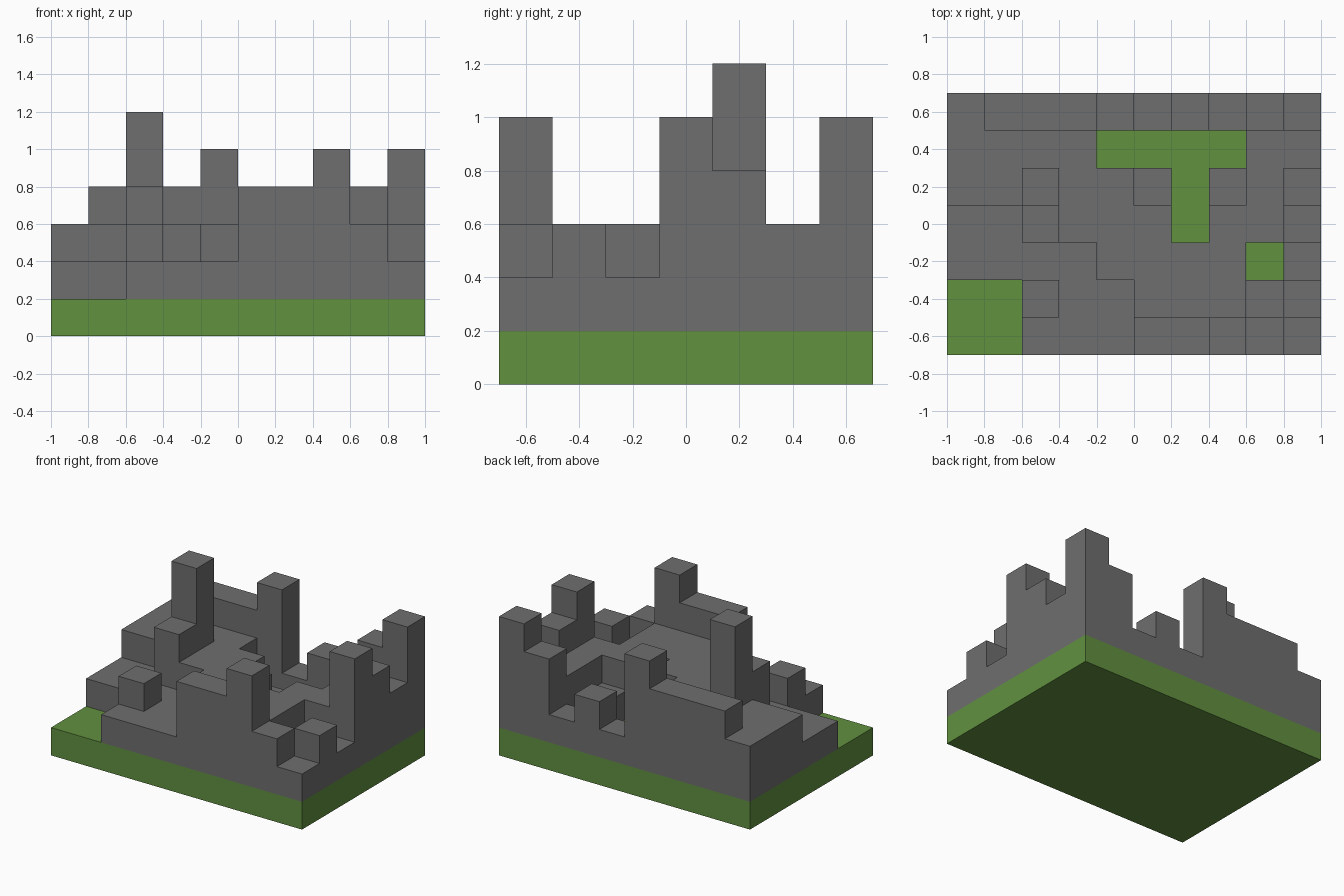
import bpy
import bmesh
from mathutils import Vector

default_cube = bpy.data.objects.get("Cube")
if default_cube:
    bpy.data.objects.remove(default_cube, do_unlink=True)

CELL = 0.2
GROUND = 1  # level of the grass surface, in cells

# Stone levels per cell, back row first, left to right along x
LEVELS = [
    "3444523245",
    "3333111133",
    "3363321234",
    "2243331335",
    "2222333312",
    "1132233323",
    "1122244532",
][::-1]
ROWS, COLS = len(LEVELS), len(LEVELS[0])


def make_material(name, colour):
    mat = bpy.data.materials.new(name)
    mat.use_nodes = True
    mat.diffuse_color = colour
    bsdf = next(n for n in mat.node_tree.nodes if n.type == 'BSDF_PRINCIPLED')
    bsdf.inputs["Base Color"].default_value = colour
    bsdf.inputs["Roughness"].default_value = 0.9
    return mat


def make_object(name, bm, mat):
    mesh = bpy.data.meshes.new(name)
    bm.to_mesh(mesh)
    bm.free()
    mesh.materials.append(mat)
    obj = bpy.data.objects.new(name, mesh)
    bpy.context.scene.collection.objects.link(obj)
    return obj


def level(col, row):
    """Stone level of a cell; the ground level outside the plot."""
    if 0 <= col < COLS and 0 <= row < ROWS:
        return int(LEVELS[row][col])
    return GROUND


def grid_point(col, row, height):
    return Vector((col - COLS / 2, row - ROWS / 2, height)) * CELL


def add_quad(bm, corners):
    bm.faces.new([bm.verts.new(grid_point(*c)) for c in corners])


grass = make_material("grass green", (0.122, 0.282, 0.051, 1))
stone = make_material("stone grey", (0.156, 0.156, 0.156, 1))

# Grass slab
bm = bmesh.new()
bmesh.ops.create_cube(bm, size=CELL)
bmesh.ops.scale(bm, vec=(COLS, ROWS, GROUND), verts=bm.verts)
bmesh.ops.translate(bm, vec=(0, 0, GROUND * CELL / 2), verts=bm.verts)
make_object("grass_base", bm, grass)

# Stone ruins: a top for each raised cell, and walls wherever a neighbour is lower
bm = bmesh.new()
for row in range(ROWS):
    for col in range(COLS):
        top = level(col, row)
        if top == GROUND:
            continue
        # Corners run anticlockwise, so each side starts at its own corner
        ring = [(col, row), (col + 1, row), (col + 1, row + 1), (col, row + 1)]
        add_quad(bm, [(*c, top) for c in ring])
        for side, (dx, dy) in enumerate([(0, -1), (1, 0), (0, 1), (-1, 0)]):
            a, b = ring[side], ring[(side + 1) % len(ring)]
            for z in range(level(col + dx, row + dy), top):
                add_quad(bm, [(*a, z), (*b, z), (*b, z + 1), (*a, z + 1)])
bmesh.ops.remove_doubles(bm, verts=bm.verts, dist=CELL / 100)
make_object("stone_ruins", bm, stone)
